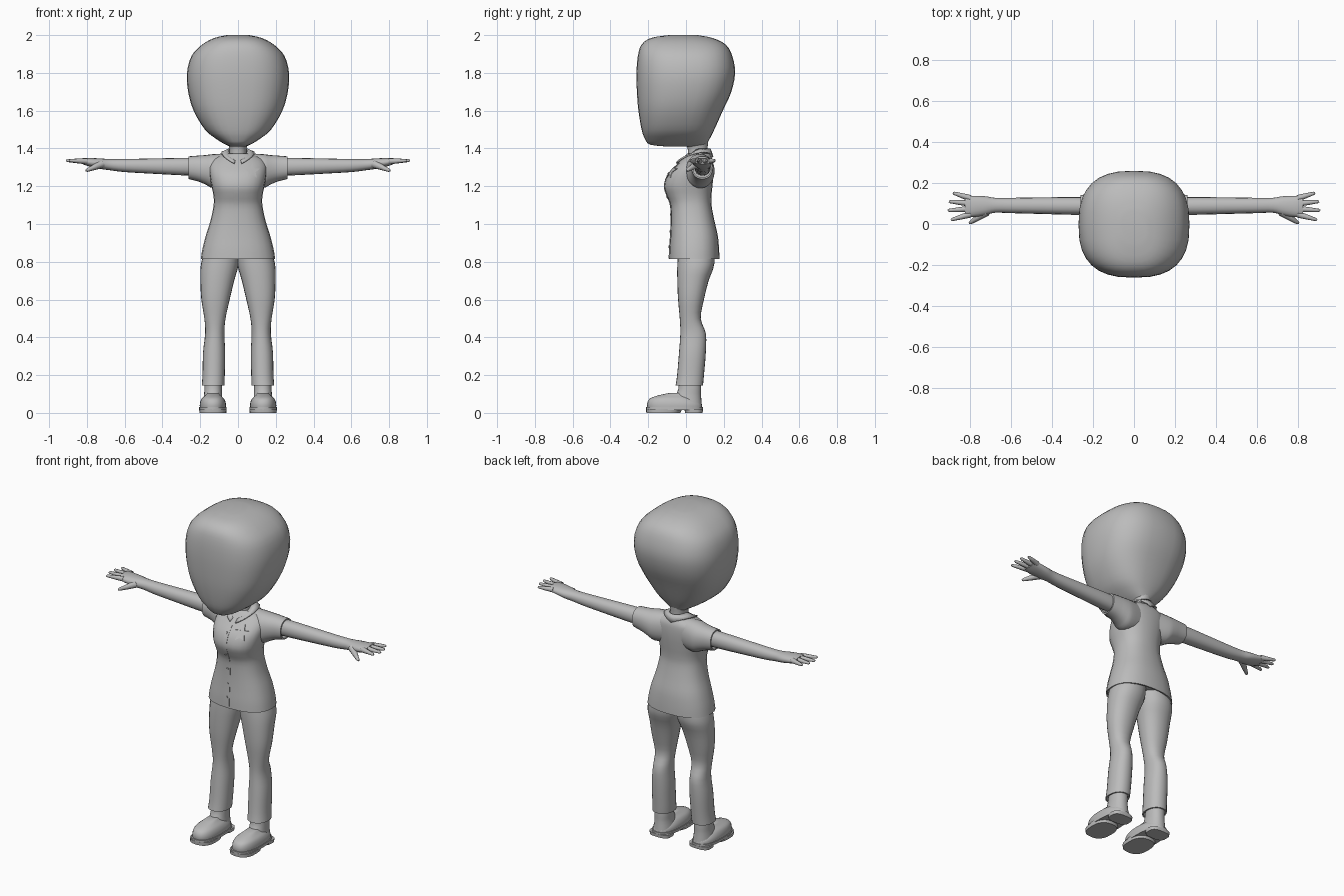
import bpy
import bmesh
from math import sin, cos, pi, radians
from mathutils import Vector
from mathutils.bvhtree import BVHTree

default_cube = bpy.data.objects.get("Cube")
if default_cube:
    bpy.data.objects.remove(default_cube, do_unlink=True)

# One plain clay colour for the whole figure
clay = bpy.data.materials.new("clay_grey")
clay.use_nodes = True
clay.diffuse_color = (0.5, 0.5, 0.5, 1)
clay.node_tree.nodes["Principled BSDF"].inputs["Base Color"].default_value = (0.5, 0.5, 0.5, 1)


def finish(bm, name, angle=50):
    """Turn a bmesh into a smooth-shaded object with sharp creases kept."""
    bmesh.ops.recalc_face_normals(bm, faces=bm.faces)
    mesh = bpy.data.meshes.new(name)
    bm.to_mesh(mesh)
    bm.free()
    mesh.materials.append(clay)
    mesh.polygons.foreach_set("use_smooth", [True] * len(mesh.polygons))
    mesh.set_sharp_from_angle(angle=radians(angle))
    obj = bpy.data.objects.new(name, mesh)
    bpy.context.collection.objects.link(obj)
    return obj


def spline(rows, steps):
    """Catmull-Rom resampling of cross-section rows."""
    result = []
    last = len(rows) - 1
    for i in range(last):
        a, b, c, d = (rows[max(0, min(last, i + k))] for k in (-1, 0, 1, 2))
        for s in range(steps):
            t = s / steps
            result.append([q + 0.5 * t * (r - p + t * (2 * p - 5 * q + 4 * r - w
                           + t * (3 * (q - r) + w - p)))
                           for p, q, r, w in zip(a, b, c, d)])
    return result + [rows[-1]]


def loft(name, rows, axis="Z", side=1, steps=3, sides=24, power=2.2, hollow=None):
    """Skin rows of (position, u min, u max, v min, v max); hollow one end if asked."""
    bm = bmesh.new()
    rings = []
    for pos, u0, u1, v0, v1 in spline(rows, steps):
        ring = []
        for k in range(sides):
            a = 2 * pi * k / sides
            cu, sv = cos(a), sin(a)
            u = (u0 + u1) / 2 + (u1 - u0) / 2 * abs(cu) ** (2 / power) * (1 if cu > 0 else -1)
            v = (v0 + v1) / 2 + (v1 - v0) / 2 * abs(sv) ** (2 / power) * (1 if sv > 0 else -1)
            co = (u * side, v, pos) if axis == "Z" else (pos * side, u, v)
            ring.append(bm.verts.new(co))
        rings.append(ring)
    for low, high in zip(rings, rings[1:]):
        for k in range(sides):
            n = (k + 1) % sides
            bm.faces.new((low[k], low[n], high[n], high[k]))
    caps = [bm.faces.new(rings[0]), bm.faces.new(rings[-1])]
    bmesh.ops.recalc_face_normals(bm, faces=bm.faces)
    if hollow is not None:
        cap = caps[hollow]
        inward = -cap.normal.copy()
        bmesh.ops.inset_region(bm, faces=[cap], thickness=0.008)
        inner = bmesh.ops.extrude_discrete_faces(bm, faces=[cap])["faces"]
        bmesh.ops.translate(bm, verts=inner[0].verts, vec=inward * 0.025)
    return finish(bm, name)


def centred(rows):
    """Rows of (position, half width, v min, v max), symmetric about x = 0."""
    return [(p, -w, w, v0, v1) for p, w, v0, v1 in rows]


def taper(name, start, end, r1, r2, side):
    """Rounded tapering rod between two points, for a digit."""
    a, b = (Vector((p[0] * side, p[1], p[2])) for p in (start, end))
    bm = bmesh.new()
    turn = (b - a).to_track_quat("Z", "Y")
    rings = []
    for t, f in ((0, r1), (0.5, (r1 + r2) / 2), (0.93, r2), (1, r2 / 2)):
        centre = a.lerp(b, t)
        rings.append([bm.verts.new(centre + turn @ Vector((f * cos(k * pi / 4), f * sin(k * pi / 4), 0)))
                      for k in range(8)])
    for low, high in zip(rings, rings[1:]):
        for k in range(8):
            bm.faces.new((low[k], low[k - 1], high[k - 1], high[k]))
    bm.faces.new(rings[0])
    bm.faces.new(rings[-1])
    return finish(bm, name)


# Head: broad rounded block narrowing to the chin and nape
loft("head", centred([
    (1.41, .04, -.1, .105), (1.42, .065, -.19, .11), (1.45, .115, -.217, .125),
    (1.5, .175, -.235, .15), (1.6, .235, -.252, .195), (1.7, .264, -.26, .24),
    (1.8, .27, -.262, .26), (1.89, .246, -.255, .245), (1.95, .19, -.235, .21),
    (1.985, .125, -.185, .14), (2, .06, -.09, .06)]), sides=32, power=2.6)

loft("neck", centred([(1.3, .05, .01, .12), (1.38, .045, .01, .115),
                      (1.41, .047, .005, .115), (1.46, .06, -.02, .12)]))

# Shirt body, hollow at the hem
shirt = loft("shirt", centred([
    (.815, .197, -.09, .177), (.87, .188, -.088, .175), (.94, .17, -.083, .168),
    (1.02, .145, -.08, .15), (1.1, .129, -.083, .135), (1.15, .13, -.102, .135),
    (1.2, .14, -.116, .14), (1.26, .15, -.098, .145), (1.31, .152, -.055, .145),
    (1.345, .13, -.02, .14), (1.372, .07, .005, .125)]), hollow=0, power=2.4)

surface = BVHTree.FromPolygons([v.co for v in shirt.data.vertices],
                               [list(p.vertices) for p in shirt.data.polygons])


def on_chest(x, z, lift):
    hit = surface.ray_cast(Vector((x, -1, z)), Vector((0, 1, 0)))[0]
    return hit + Vector((0, -lift, 0))


def badge(name, points, middle, lift=0.005):
    """Thin raised plate that follows the chest."""
    bm = bmesh.new()
    top = [bm.verts.new(on_chest(x, z, lift)) for x, z in points]
    base = [bm.verts.new(on_chest(x, z, -0.002)) for x, z in points]
    hub = bm.verts.new(on_chest(*middle, lift))
    for k in range(len(points)):
        bm.faces.new((hub, top[k - 1], top[k]))
        bm.faces.new((top[k - 1], base[k - 1], base[k], top[k]))
    return finish(bm, name, 30)


# Star badge, buttons and front placket
star = [((.042, .019)[k % 2], pi / 2 + k * pi / 5) for k in range(10)]
badge("star_badge", [(.075 + r * cos(a), 1.28 + r * sin(a)) for r, a in star], (.075, 1.28))
for number, z in enumerate((1.27, 1.14, 1.05, .96, .88)):
    badge(f"button_{number + 1}", [(-.012 + .006 * cos(k * pi / 4), z + .006 * sin(k * pi / 4))
                                   for k in range(8)], (-.012, z), 0.006)
bm = bmesh.new()
strip = []
for k in range(31):
    z = .818 + k * .0163
    strip.append([bm.verts.new(on_chest(x, z, d))
                  for x, d in ((-.022, -.002), (-.022, .002), (0, .002), (.004, .002), (.004, -.002))])
for low, high in zip(strip, strip[1:]):
    for k in range(4):
        bm.faces.new((low[k], low[k + 1], high[k + 1], high[k]))
finish(bm, "placket", 30)

# Folded collar, open in a V at the front
bm = bmesh.new()
edges = []
for k in range(29):
    t = .2 + (2 * pi - .4) * k / 28
    reach = .115 if cos(t) > 0 else .085
    upper = (.05 * sin(t), .06 - .07 * cos(t), 1.345 + .055 * min(1, 1 - cos(t)))
    lower = (.088 * sin(t), .06 - reach * cos(t), 1.315 + .045 * abs(sin(t)) + .02 * (1 - cos(t)))
    edges.append((bm.verts.new(upper), bm.verts.new(lower)))
for (a, b), (c, d) in zip(edges, edges[1:]):
    bm.faces.new((a, b, d, c))
collar = finish(bm, "collar")
fold = collar.modifiers.new("thickness", "SOLIDIFY")
fold.thickness = 0.008

# Limbs, built once per side
for word, side in (("left", 1), ("right", -1)):
    loft(f"{word}_sleeve", [
        (.05, .02, .135, 1.2, 1.374), (.13, .0, .15, 1.19, 1.37), (.17, .012, .15, 1.208, 1.365),
        (.21, .025, .146, 1.225, 1.362), (.262, .03, .142, 1.238, 1.358)],
        "X", side, hollow=1)
    loft(f"{word}_arm", [
        (.2, .045, .13, 1.255, 1.35), (.3, .045, .132, 1.258, 1.35), (.45, .049, .13, 1.266, 1.347),
        (.6, .053, .128, 1.275, 1.344), (.68, .055, .128, 1.285, 1.344), (.73, .042, .136, 1.292, 1.347),
        (.79, .034, .138, 1.305, 1.35), (.825, .04, .138, 1.318, 1.348)], "X", side, sides=16)
    for finger, y0, x1, y1 in (("index", .047, .895, .02), ("middle", .074, .91, .066),
                               ("ring", .1, .905, .11), ("little", .126, .885, .152)):
        taper(f"{word}_{finger}_finger", (.8, y0, 1.332), (x1, y1, 1.336), .016, .008, side)
    taper(f"{word}_thumb", (.72, .06, 1.318), (.805, .003, 1.282), .022, .009, side)

    # Trouser leg with a knee bend and a loose cuff
    loft(f"{word}_trouser_leg", [
        (.145, .072, .192, -.055, .09), (.2, .07, .188, -.047, .095), (.32, .068, .185, -.037, .105),
        (.42, .072, .174, -.03, .105), (.5, .066, .178, -.033, .078), (.6, .044, .194, -.042, .095),
        (.7, .02, .199, -.046, .12), (.79, -.004, .196, -.046, .15), (.9, -.01, .165, -.04, .14)],
        side=side, hollow=0)

    # Boot: shaft, rounded toe, sole and heel
    loft(f"{word}_boot_shaft", [
        (.03, .075, .188, -.07, .085), (.09, .084, .18, -.055, .08),
        (.13, .085, .178, -.04, .08), (.2, .088, .175, -.035, .078)], side=side)
    loft(f"{word}_boot_toe", [
        (.025, .064, .202, -.205, .086), (.05, .064, .202, -.206, .08), (.075, .074, .193, -.192, .05),
        (.092, .092, .174, -.15, .02), (.105, .105, .16, -.09, -.01)], side=side, power=2.4)
    loft(f"{word}_sole", [(.014, .06, .206, -.212, .09), (.03, .06, .206, -.212, .09)],
         side=side, steps=1, power=2.5)
    loft(f"{word}_sole_front", [(0, .062, .204, -.21, -.03), (.02, .06, .206, -.212, -.02)],
         side=side, steps=1, power=2.6)
    loft(f"{word}_heel", [(0, .068, .198, -.005, .088), (.02, .066, .2, -.008, .09)],
         side=side, steps=1, power=3)
